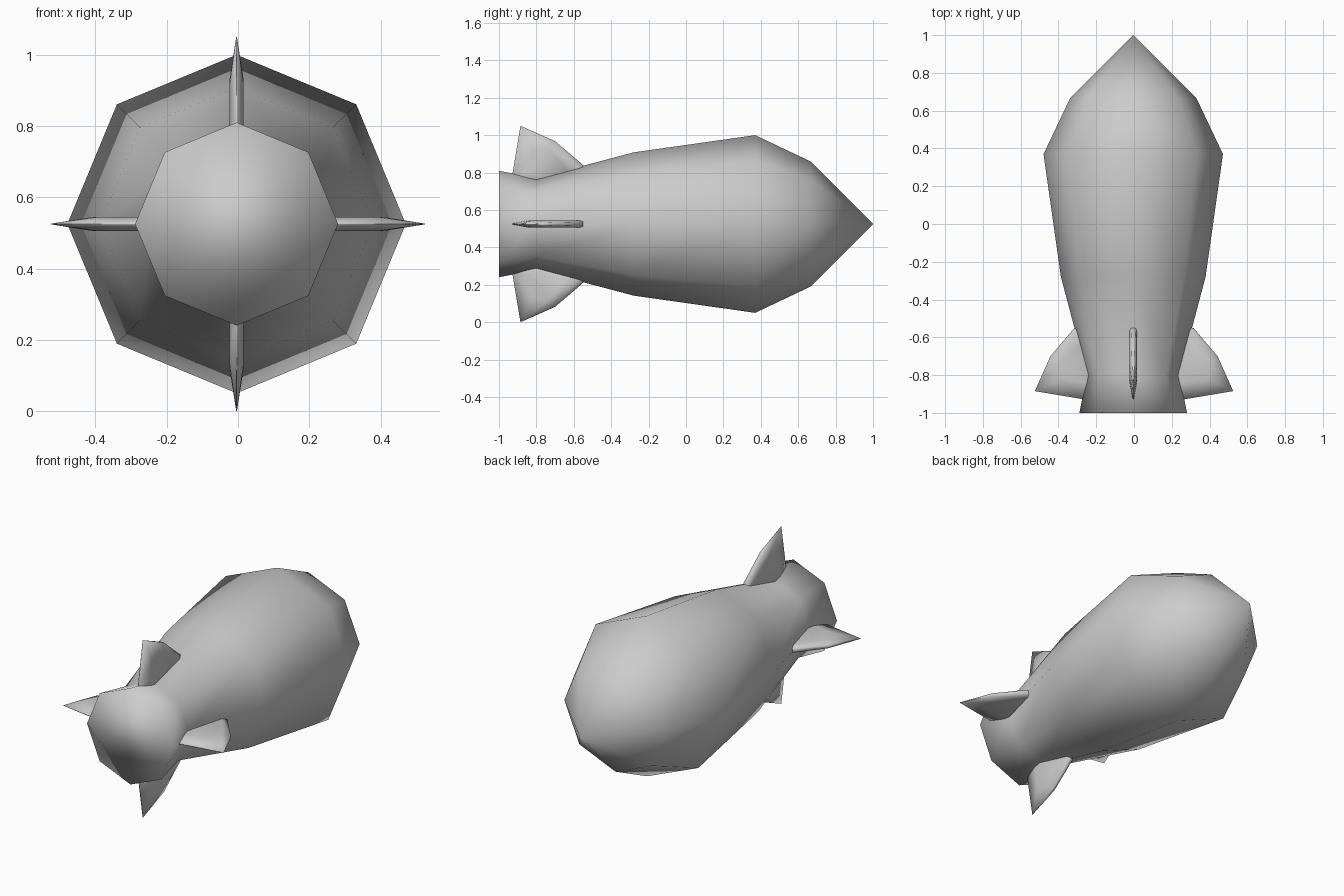
import bpy, bmesh, math
from mathutils import Matrix

cube = bpy.data.objects.get("Cube")
if cube:
    bpy.data.objects.remove(cube, do_unlink=True)

AXIS_X, AXIS_Z = -0.004, 0.525

grey = bpy.data.materials.new("plain grey")
grey.use_nodes = True
grey.diffuse_color = (0.6, 0.6, 0.6, 1)
grey.node_tree.nodes["Principled BSDF"].inputs["Base Color"].default_value = (0.6, 0.6, 0.6, 1)


def finish(name, bm):
    bmesh.ops.recalc_face_normals(bm, faces=bm.faces)
    for f in bm.faces:
        f.smooth = True
    mesh = bpy.data.meshes.new(name)
    bm.to_mesh(mesh)
    bm.free()
    mesh.materials.append(grey)
    obj = bpy.data.objects.new(name, mesh)
    bpy.context.collection.objects.link(obj)
    return obj


def bridge(bm, a, b):
    n = len(a)
    for i in range(n):
        bm.faces.new((a[i], a[(i + 1) % n], b[(i + 1) % n], b[i]))


# Eight-sided hull lathed along y: (y, radius)
profile = [(-1, 0.285), (-0.8, 0.245), (-0.28, 0.383), (0.37, 0.475), (0.665, 0.335)]
bm = bmesh.new()
rings = []
for y, r in profile:
    angles = [i * math.tau / 8 for i in range(8)]
    rings.append([bm.verts.new((r * math.cos(a), y, r * math.sin(a))) for a in angles])
for a, b in zip(rings, rings[1:]):
    bridge(bm, a, b)
bm.faces.new(rings[0])
nose = bm.verts.new((0, 1, 0))
for i in range(8):
    bm.faces.new((rings[-1][i], rings[-1][(i + 1) % 8], nose))
hull = finish("hull", bm)
hull.location = (AXIS_X, 0, AXIS_Z)

# Fins: sharp outer outline and a thicker inner panel, (y, height)
outer = [(-0.93, 0.2), (-0.93, 0.255), (-0.885, 0.525), (-0.7, 0.443), (-0.55, 0.315), (-0.55, 0.2)]
inner = [(-0.84, 0.2), (-0.84, 0.27), (-0.82, 0.39), (-0.735, 0.405), (-0.57, 0.295), (-0.57, 0.2)]
edge_half = [0.002, 0.002, 0.001, 0.008, 0.012, 0.012]


def fin(name, turn, x):
    bm = bmesh.new()
    loops = []
    for s in (-1, 1):
        edge = [bm.verts.new((s * t, y, z)) for (y, z), t in zip(outer, edge_half)]
        panel = [bm.verts.new((s * 0.02, y, z)) for y, z in inner]
        bridge(bm, edge, panel)
        bm.faces.new(panel)
        loops.append(edge)
    bridge(bm, *loops)
    bmesh.ops.transform(bm, matrix=Matrix.Rotation(turn * math.pi / 2, 4, 'Y'), verts=bm.verts)
    obj = finish(name, bm)
    obj.location = (x, 0, AXIS_Z)


for turn, name in enumerate(("top_fin", "left_fin", "bottom_fin", "right_fin")):
    fin(name, turn, 0 if turn % 2 else AXIS_X)
